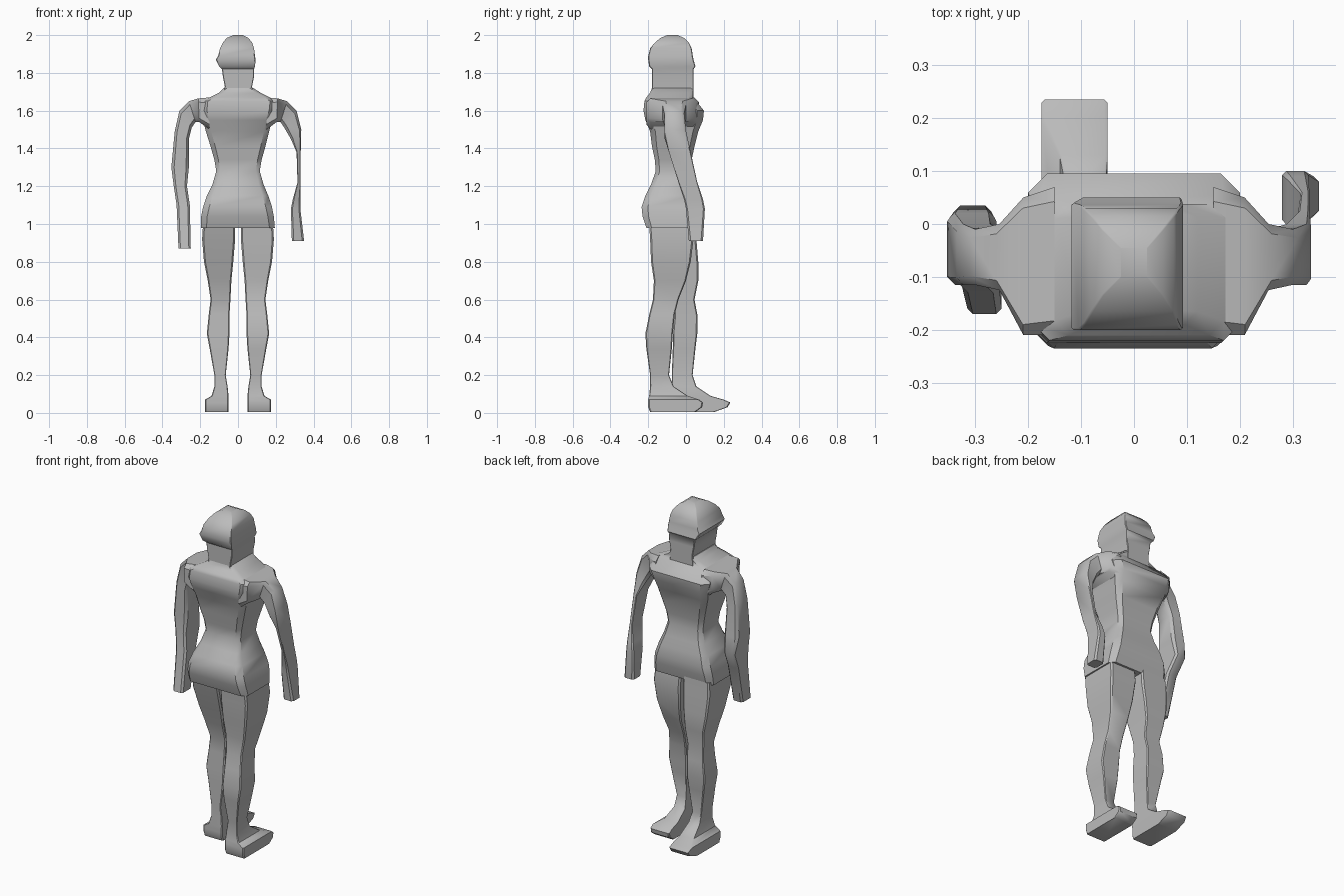
import bpy
import bmesh
import math

cube = bpy.data.objects.get("Cube")
if cube:
    bpy.data.objects.remove(cube, do_unlink=True)

CM = 0.01  # tables below are in hundredths of a unit

grey = bpy.data.materials.new("plain grey")
grey.use_nodes = True
grey.diffuse_color = (0.5, 0.5, 0.5, 1)
grey.node_tree.nodes["Principled BSDF"].inputs["Base Color"].default_value = grey.diffuse_color


def section(bm, inner, outer, back, front, bevel):
    """Chamfered rectangle spanning inner to outer (x, z) and back to front (y)."""
    ring = []
    corners = [(0, 0), (1, 0), (1, 1), (0, 1)]
    depth = front - back
    width = math.dist(inner, outer)
    cut = bevel * min(depth, width)
    du, dv = cut / width, cut / depth
    for i, (u, v) in enumerate(corners):
        along_u = (abs(u - du), v)
        along_v = (u, abs(v - dv))
        # keep the points of every ring in the same turning order
        pair = (along_v, along_u) if i % 2 == 0 else (along_u, along_v)
        for a, b in pair:
            x = inner[0] + (outer[0] - inner[0]) * a
            z = inner[1] + (outer[1] - inner[1]) * a
            y = back + depth * b
            ring.append(bm.verts.new((x * CM, y * CM, z * CM)))
    return ring


def loft(name, sections, bevel, side=1):
    """Skin a stack of sections (inner, outer, back, front) and close both ends."""
    bm = bmesh.new()
    rings = [section(bm, *s, bevel) for s in sections]
    for low, high in zip(rings, rings[1:]):
        count = len(low)
        for i in range(count):
            j = (i + 1) % count
            bm.faces.new((low[i], low[j], high[j], high[i]))
    bm.faces.new(rings[0])
    bm.faces.new(rings[-1])
    for v in bm.verts:
        v.co.x *= side
    bmesh.ops.recalc_face_normals(bm, faces=bm.faces)
    mesh = bpy.data.meshes.new(name)
    bm.to_mesh(mesh)
    bm.free()
    mesh.materials.append(grey)
    obj = bpy.data.objects.new(name, mesh)
    bpy.context.collection.objects.link(obj)
    bpy.ops.object.select_all(action="DESELECT")
    obj.select_set(True)
    bpy.context.view_layer.objects.active = obj
    bpy.ops.object.shade_smooth_by_angle(angle=math.radians(42))


def upright(rows):
    """Level sections from rows of height, right x, left x, back, front."""
    return [((a, z), (b, z), back, front) for z, a, b, back, front in rows]


# Torso, from the hem over hips, waist and chest to the collar
torso = [
    (98, -19.5, 19.5, -21, 4.5), (104, -19.5, 19, -23, 6), (109, -18.5, 18, -23.5, 6.5),
    (115, -16.5, 16, -21.5, 5.5), (121, -13.5, 13.5, -18.5, 4), (128, -11.5, 11.5, -16, 2.5),
    (134, -12.5, 12.5, -16.5, 3), (141, -14.5, 14.5, -18, 4.5), (149, -17, 16.5, -19, 6.5),
    (155, -18.5, 18, -21.5, 9), (160, -20, 20, -22.5, 9.5), (165, -19, 20, -22, 5.5),
    (167, -15, 17, -21, 3.8), (169.5, -10, 12, -19, 3.8), (172, -7.5, 8, -18, 3.8),
]
loft("torso", upright(torso), 0.11)

# Neck and head with a ridge around the brow and a flat face
head = [
    (166, -7.5, 8, -18, 4), (173, -7, 7.5, -18, 4), (178, -8, 8.5, -18, 4),
    (182, -8.5, 8.5, -18, 4), (183.5, -10, 9, -19.5, 5), (187, -11.8, 9.3, -20, 4),
    (189, -10.5, 9, -20, 3.6), (193, -9.5, 8.5, -19, 3), (196, -8, 7.5, -16.5, 1.5),
    (198.5, -6, 5.5, -13.5, -1), (200, -2.5, 2.5, -10, -4.5),
]
loft("head", upright(head), 0.02)

# Legs: height, inner x, outer x, then back and front of the left and the right leg
leg = [
    (100, 1.5, 18.5, -19.5, 3, -18, 5), (92, 1.5, 19, -19, 4, -16, 5.5),
    (80, 2.5, 18, -18.5, 2.5, -12, 6.5), (70, 3.5, 16, -17, 0, -9, 6.5),
    (60, 4, 14.5, -17.5, -4, -6, 4.5), (52, 4.5, 15.5, -19.5, -6, -6, 6),
    (42, 4.5, 16.5, -21.5, -7, -7, 6), (34, 5, 15, -21, -7.5, -7, 5),
    (20, 6.5, 12.5, -19, -9, -7.5, 3.5), (14, 5.5, 12.5, -19, -6.5, -7.5, 5.5),
    (9, 5, 14, -19.5, 1, -8, 13), (7, 5, 17.5, -20, 7, -8, 20),
    (5.5, 5, 17.5, -20, 9, -8, 23.5), (3, 5, 17.5, -20, 8.5, -8, 22),
    (0.5, 5, 17.5, -19, 5, -7, 15),
]
for name, side, pick in (("left_leg", 1, 3), ("right_leg", -1, 5)):
    rows = [((r[1], r[0]), (r[2], r[0]), r[pick], r[pick + 1]) for r in leg]
    loft(name, rows, 0.05, side)

# Shoulders shared by both arms: inner point, outer point, back, front
shoulder = [
    ((15, 150), (15, 167), -21, 7), ((20.5, 154), (21, 166.5), -21, 5),
    ((22.5, 154), (26, 165), -12.5, 0), ((24.5, 151), (31, 160), -11.5, -1),
]
left_arm = [
    ((28, 145), (33.5, 150), -11.5, 0), ((31, 138), (33.2, 138), -9, 2.5),
    ((31.5, 122), (33.2, 122), -4, 6), ((29, 113), (33, 113), -1, 9),
    ((28, 108), (33, 108), 0, 10), ((28.5, 91), (35, 91), 1.5, 9),
]
right_arm = [
    ((26, 145), (33.5, 149), -11.5, 0), ((26, 130), (35.3, 130), -11.5, 2),
    ((27, 120), (34, 120), -11.5, 3.5), ((25.5, 110), (32.5, 110), -13, -2),
    ((25, 87), (31.5, 87), -17, -8),
]
loft("left_arm", shoulder + left_arm, 0.16)
loft("right_arm", shoulder + right_arm, 0.16, -1)
